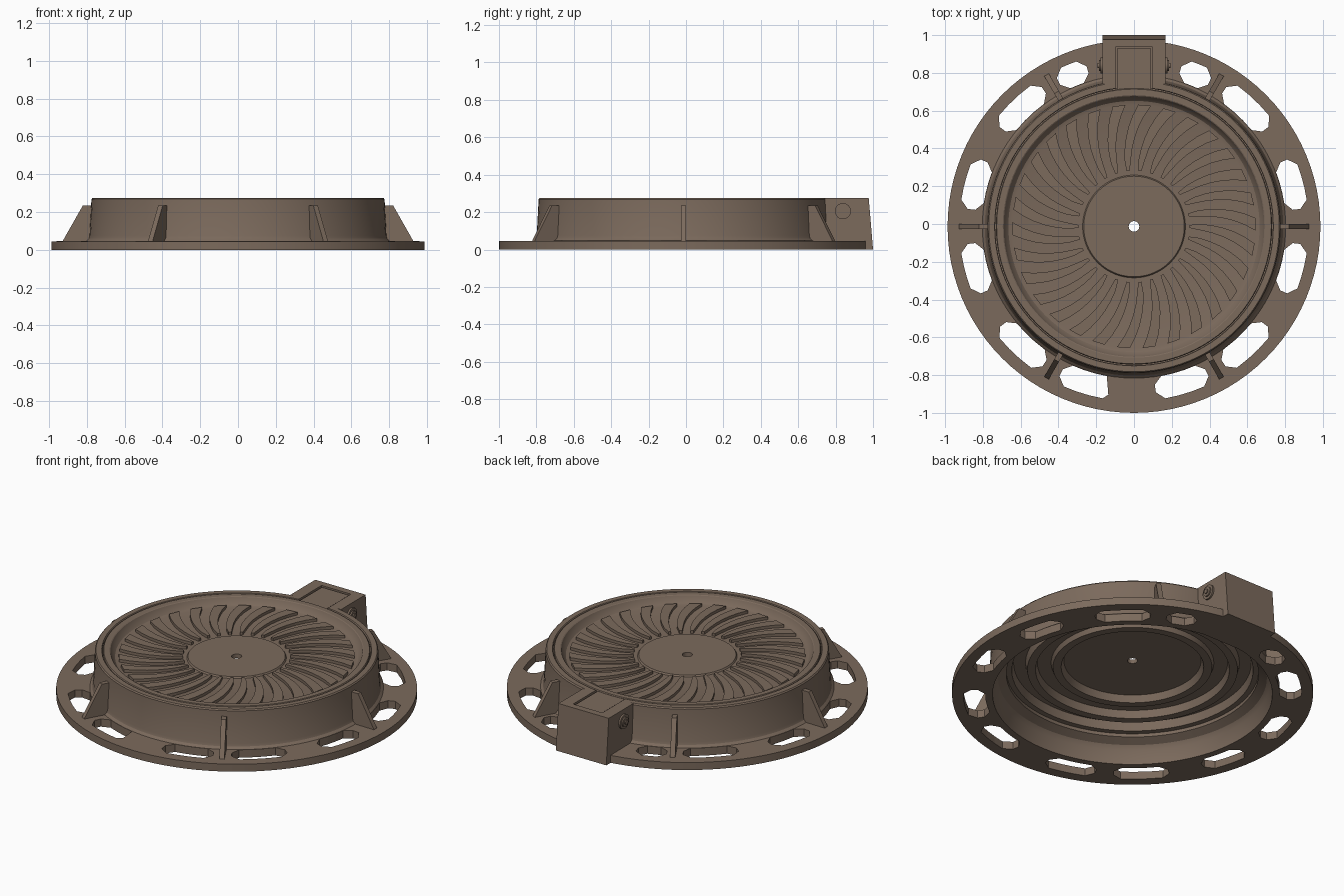
import bpy, bmesh, math
from mathutils import Vector

if "Cube" in bpy.data.objects:
    bpy.data.objects.remove(bpy.data.objects["Cube"])

CY = -0.013  # centre of the round parts; the hinge box sticks out at the back

mat = bpy.data.materials.new("brown_cast_iron")
mat.diffuse_color = (0.2, 0.145, 0.108, 1)
mat.use_nodes = True
mat.node_tree.nodes["Principled BSDF"].inputs["Base Color"].default_value = mat.diffuse_color


def finish(name, bm, smooth=True):
    bmesh.ops.translate(bm, verts=bm.verts, vec=(0, CY, 0))
    bmesh.ops.recalc_face_normals(bm, faces=bm.faces)
    me = bpy.data.meshes.new(name)
    bm.to_mesh(me)
    bm.free()
    me.materials.append(mat)
    ob = bpy.data.objects.new(name, me)
    bpy.context.collection.objects.link(ob)
    if smooth:
        shade(ob)
    return ob


def activate(ob):
    bpy.ops.object.select_all(action='DESELECT')
    ob.select_set(True)
    bpy.context.view_layer.objects.active = ob


def shade(ob):
    activate(ob)
    bpy.ops.object.shade_smooth_by_angle(angle=math.radians(25))


def lathe(name, profile, n=96):
    """Revolve a closed (radius, z) loop around the z axis."""
    bm = bmesh.new()
    rings = [[bm.verts.new((r * math.cos(2 * math.pi * i / n),
                            r * math.sin(2 * math.pi * i / n), z))
              for r, z in profile] for i in range(n)]
    m = len(profile)
    for i in range(n):
        a, b = rings[i], rings[(i + 1) % n]
        for j in range(m):
            k = (j + 1) % m
            bm.faces.new((a[j], b[j], b[k], a[k]))
    return finish(name, bm)


def prism(bm, points, offset):
    """Closed prism: polygon of 3D points extruded along offset."""
    lo = [bm.verts.new(p) for p in points]
    hi = [bm.verts.new(Vector(p) + Vector(offset)) for p in points]
    bm.faces.new(lo)
    bm.faces.new(hi[::-1])
    for i in range(len(lo)):
        j = (i + 1) % len(lo)
        bm.faces.new((lo[i], lo[j], hi[j], hi[i]))


def polar(r, deg, z=0.0):
    a = math.radians(deg)
    return (r * math.cos(a), r * math.sin(a), z)


def cut(ob, cutter):
    activate(ob)
    m = ob.modifiers.new("cut", 'BOOLEAN')
    m.operation, m.solver, m.object = 'DIFFERENCE', 'EXACT', cutter
    # keep the boolean ahead of any smoothing
    bpy.ops.object.modifier_move_to_index(modifier="cut", index=0)
    bpy.ops.object.modifier_apply(modifier="cut")


# Round frame: flat flange, upright wall and inner seat
frame = lathe("frame", [
    (.765, 0), (.987, 0), (.987, .045), (.803, .047), (.79, .06), (.785, .075),
    (.775, .268), (.769, .275), (.738, .275), (.735, .27), (.735, .15),
    (.69, .15), (.69, .13), (.735, .105), (.752, .08)])

# Slots through the flange: (centre angle, half span), mirrored left and right
bm = bmesh.new()
for centre, h in [(68, 5.5), (46.5, 10), (14.8, 8.8), (-14.8, 8.8), (-46.8, 10), (-73, 9.5)]:
    for flip in (1, -1):
        mid = centre if flip == 1 else 180 - centre
        e = h - 2.8
        pts = [polar(.925, mid + e * t) for t in (-1, -.33, .33, 1)]
        pts += [polar(.885, mid + h), polar(.845, mid + h)]
        pts += [polar(.805, mid + e * t) for t in (1, .33, -.33, -1)]
        pts += [polar(.845, mid - h), polar(.885, mid - h)]
        prism(bm, [(x, y, -.05) for x, y, z in pts], (0, 0, .093 + .02))
slots = finish("slot_cutter", bm, False)
cut(frame, slots)

# Hinge box at the back, outer face leaning slightly
bm = bmesh.new()
prism(bm, [(-.168, .755, 0), (-.168, 1.013, 0), (-.168, .99, .275), (-.168, .755, .275)],
      (.336, 0, 0))
box = finish("hinge_box", bm, False)

# Pocket for the lid tongue
bm = bmesh.new()
prism(bm, [(-.098, .70, .2), (.098, .70, .2), (.098, .95, .2), (-.098, .95, .2)], (0, 0, .2))
pocket = finish("pocket_cutter", bm, False)
cut(frame, pocket)
cut(box, pocket)
for helper in (slots, pocket):
    bpy.data.objects.remove(helper)
shade(frame)

# Lid: raised rim, dished top, ring ribs below, small hole in the middle
lathe("lid", [
    (.028, .237), (.266, .237), (.272, .228), (.645, .228), (.665, .234), (.68, .25),
    (.69, .272), (.695, .275), (.727, .275), (.731, .27), (.731, .151),
    (.66, .151), (.65, .2), (.585, .2), (.575, .155), (.53, .155), (.52, .2),
    (.445, .2), (.435, .173), (.39, .173), (.375, .213), (.028, .213)])

# Lid tongue reaching into the hinge box
bm = bmesh.new()
prism(bm, [(-.09, .715, .201), (.09, .715, .201), (.09, .942, .201), (-.09, .942, .201)],
      (0, 0, .068))
finish("lid_tongue", bm, False)

# Curved tread vanes on the lid
bm = bmesh.new()
COUNT, STEPS = 30, 6
for i in range(COUNT):
    left, right = [], []
    for s in range(STEPS + 1):
        t = s / STEPS
        r = .295 + .35 * t
        mid = i * 360 / COUNT - 11 * t ** 1.6
        half = .008 if s == 0 else .013 + .021 * t
        w = math.degrees(half / r)
        left.append(polar(r, mid + w, .22))
        right.append(polar(r, mid - w, .22))
    prism(bm, left + right[::-1], (0, 0, .025))
finish("tread_vanes", bm, False)

# Six gusset ribs between wall and flange
bm = bmesh.new()
for i in range(6):
    a = math.radians(60 * i)
    u, v = Vector((math.cos(a), math.sin(a), 0)), Vector((-math.sin(a), math.cos(a), 0))
    side = [u * r + v * -.014 + Vector((0, 0, z))
            for r, z in [(.77, .04), (.928, .04), (.925, .05), (.82, .235), (.77, .235)]]
    prism(bm, side, v * .028)
finish("gusset_ribs", bm, False)

# Hinge pin heads on both sides of the box: washer and bolt end
for name, radius, reach in [("pin_washer", .043, .178), ("pin_ring", .028, .186),
                            ("pin_end", .014, .193)]:
    bm = bmesh.new()
    for s in (1, -1):
        pts = [(s * .15, .852 + radius * math.cos(math.tau * k / 24),
                .205 + radius * math.sin(math.tau * k / 24)) for k in range(24)]
        prism(bm, pts, (s * (reach - .15), 0, 0))
    finish(name, bm)
